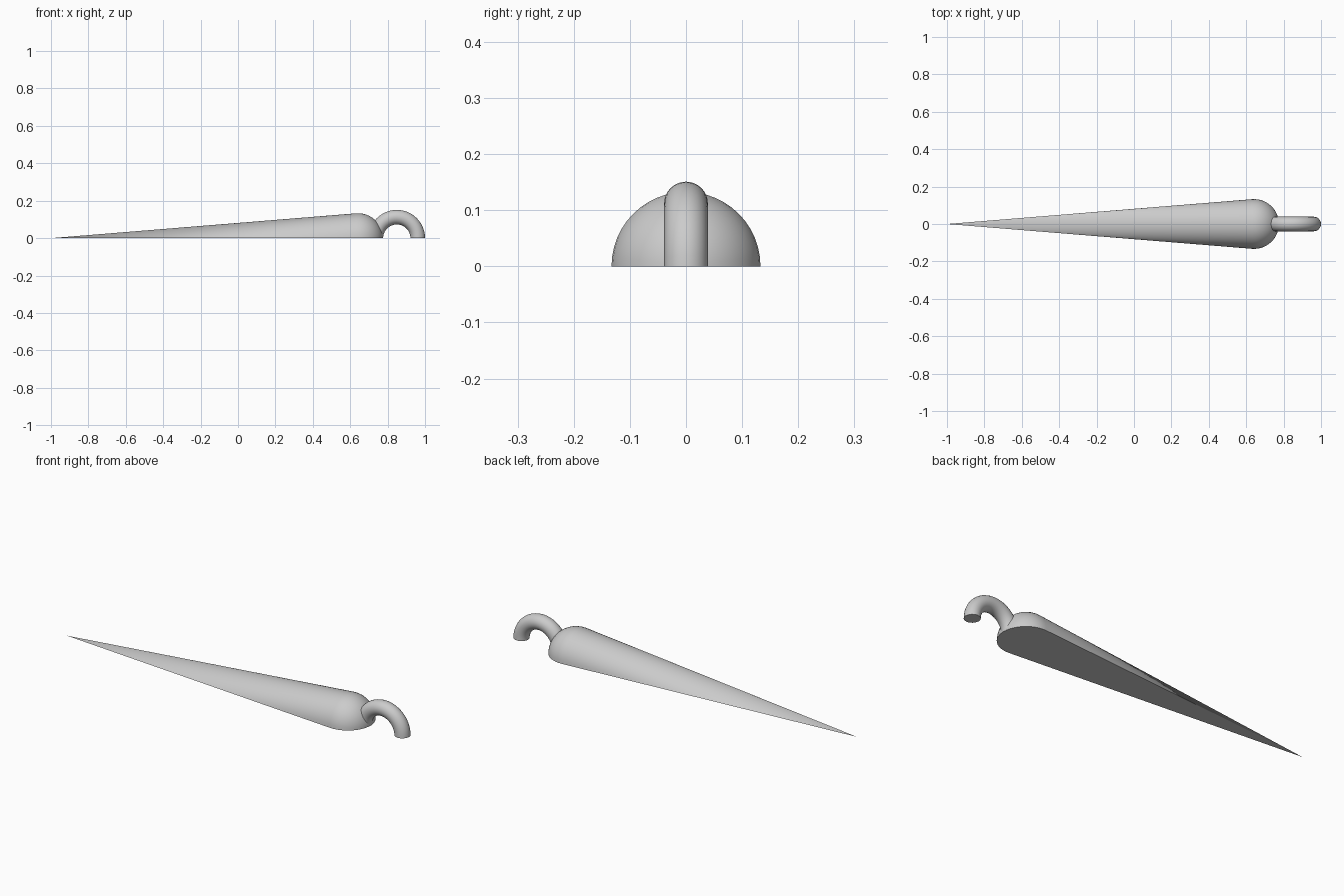
import bpy, bmesh
from math import sin, cos, pi, radians

cube = bpy.data.objects.get("Cube")
if cube:
    bpy.data.objects.remove(cube, do_unlink=True)

grey = bpy.data.materials.new("plain grey")
grey.use_nodes = True
grey.diffuse_color = (0.6, 0.6, 0.6, 1)
grey.node_tree.nodes["Principled BSDF"].inputs["Base Color"].default_value = (0.6, 0.6, 0.6, 1)


def half_turn(name, points, closed, centre, axis, steps):
    """Spin a flat outline half a turn above the ground and cap the open underside."""
    bm = bmesh.new()
    verts = [bm.verts.new(p) for p in points]
    pairs = list(zip(verts, verts[1:]))
    if closed:
        pairs.append((verts[-1], verts[0]))
    edges = [bm.edges.new(p) for p in pairs]
    bmesh.ops.spin(bm, geom=verts + edges, cent=centre, axis=axis,
                   angle=pi, steps=steps, use_duplicate=False)
    bmesh.ops.remove_doubles(bm, verts=bm.verts[:], dist=0.0002)
    bmesh.ops.holes_fill(bm, edges=[e for e in bm.edges if e.is_boundary], sides=0)
    bmesh.ops.recalc_face_normals(bm, faces=bm.faces[:])
    mesh = bpy.data.meshes.new(name)
    bm.to_mesh(mesh)
    bm.free()
    mesh.materials.append(grey)
    obj = bpy.data.objects.new(name, mesh)
    bpy.context.collection.objects.link(obj)
    bpy.ops.object.select_all(action="DESELECT")
    obj.select_set(True)
    bpy.context.view_layer.objects.active = obj
    bpy.ops.object.shade_smooth_by_angle(angle=radians(35))
    return obj


# Tapered body: long cone ending in a round nose, cut flat underneath
radius, nose_x = 0.133, 0.642
lean = 0.08  # the nose starts where the cone meets it smoothly
outline = [(-1, 0, 0)]
for i in range(13):
    a = (pi / 2 + lean) * (1 - i / 12)
    outline.append((nose_x + radius * cos(a), radius * sin(a), 0))
half_turn("tapered_body", outline, False, (0, 0, 0), (1, 0, 0), 24)

# Hanging loop: half ring standing on the ground, one foot inside the nose
loop_x, loop_r, tube_r = 0.849, 0.112, 0.039
circle = [(loop_x + loop_r + tube_r * cos(2 * pi * i / 24),
           tube_r * sin(2 * pi * i / 24), 0) for i in range(24)]
half_turn("hanging_loop", circle, True, (loop_x, 0, 0), (0, -1, 0), 24)
